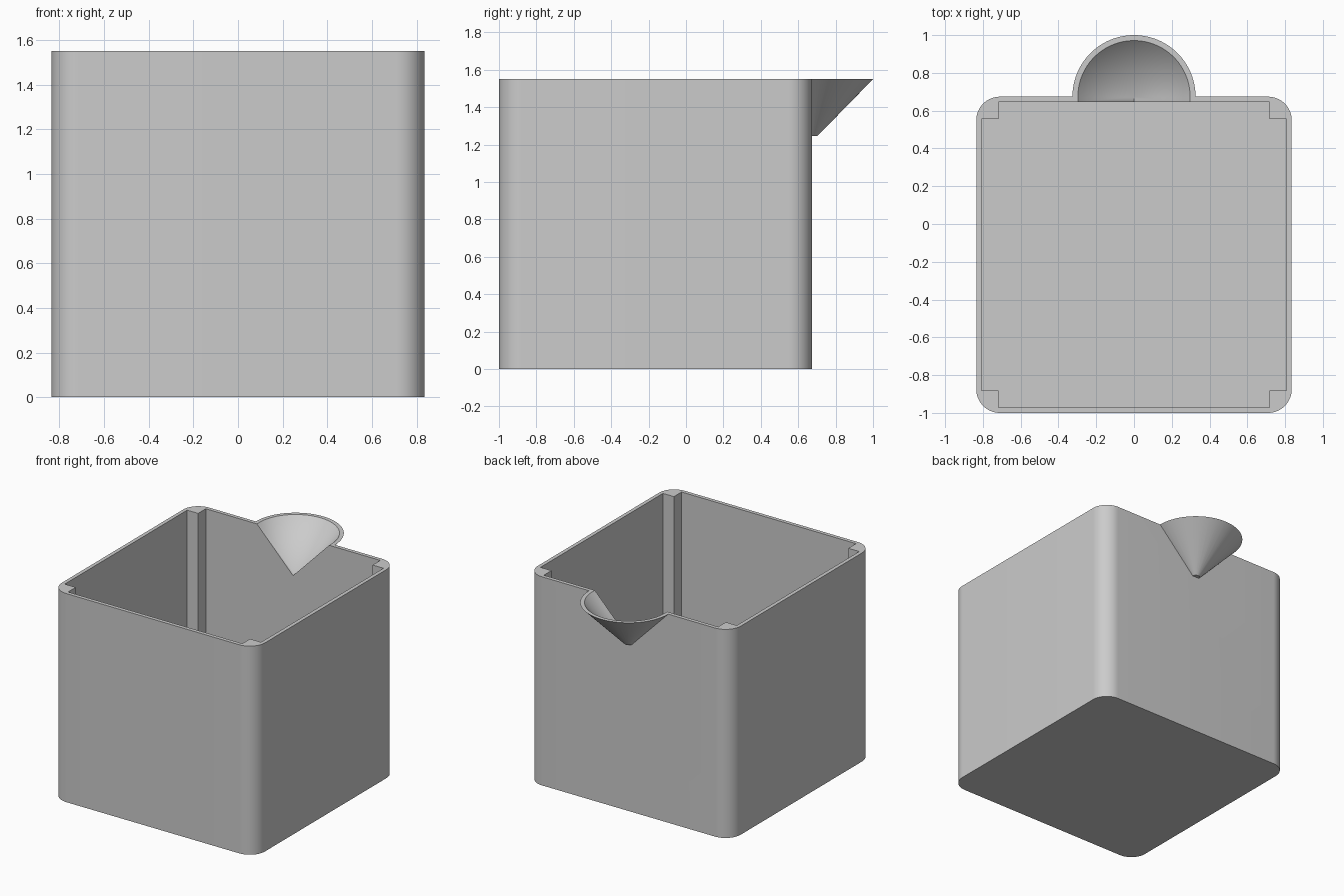
import bpy, bmesh, math

cube = bpy.data.objects.get("Cube")
if cube:
    bpy.data.objects.remove(cube, do_unlink=True)

W, FRONT, BACK, H = 0.835, -1.0, 0.674, 1.55   # outer half width, y range, height
WALL, POST, CORNER = 0.028, 0.09, 0.125
TIP_Z = 1.245                                  # bottom of the spout

grey = bpy.data.materials.new("plain grey")
grey.use_nodes = True
grey.diffuse_color = (0.6, 0.6, 0.6, 1)
grey.node_tree.nodes["Principled BSDF"].inputs["Base Color"].default_value = (0.6, 0.6, 0.6, 1)


def finish(name, bm):
    bmesh.ops.recalc_face_normals(bm, faces=bm.faces)
    mesh = bpy.data.meshes.new(name)
    bm.to_mesh(mesh)
    bm.free()
    mesh.materials.append(grey)
    obj = bpy.data.objects.new(name, mesh)
    bpy.context.collection.objects.link(obj)
    return obj


def prism(name, outline, z0, z1):
    bm = bmesh.new()
    base = bm.faces.new([bm.verts.new((x, y, z0)) for x, y in outline])
    top = bmesh.ops.extrude_face_region(bm, geom=[base])["geom"]
    for v in top:
        if isinstance(v, bmesh.types.BMVert):
            v.co.z = z1
    return finish(name, bm)


def half_cone(name, r_low, z_low, r_high, z_high, y_front):
    """Half cone behind the back wall, carried straight forward to y_front."""
    bm = bmesh.new()
    for r, z in ((r_low, z_low), (r_high, z_high)):
        n = 48 if r else 0
        for i in range(n + 1):
            a = math.pi * i / max(n, 1)
            bm.verts.new((r * math.cos(a), BACK + r * math.sin(a), z))
        for x in {-r, r}:
            bm.verts.new((x, y_front, z))
    bmesh.ops.convex_hull(bm, input=bm.verts)
    bmesh.ops.dissolve_limit(bm, angle_limit=0.002, verts=bm.verts, edges=bm.edges)
    return finish(name, bm)


def combine(target, tool, operation):
    mod = target.modifiers.new(tool.name, "BOOLEAN")
    mod.operation, mod.solver, mod.object = operation, "EXACT", tool
    bpy.context.view_layer.objects.active = target
    bpy.ops.object.modifier_apply(modifier=mod.name)
    bpy.data.objects.remove(tool, do_unlink=True)


# Signs of the four corners, counter-clockwise
CORNERS = [(1, 1), (-1, 1), (-1, -1), (1, -1)]
mid, depth = (FRONT + BACK) / 2, (BACK - FRONT) / 2

# Outer block with rounded corners
outline = []
for k, (sx, sy) in enumerate(CORNERS):
    for i in range(17):
        a = math.pi / 2 * (k + i / 16)
        outline.append((sx * (W - CORNER) + CORNER * math.cos(a),
                        mid + sy * (depth - CORNER) + CORNER * math.sin(a)))
container = prism("container", outline, 0, H)

# Pouring spout on the back wall
spout = half_cone("spout", 0.028, TIP_Z, 0.326, H, BACK - WALL / 2)
combine(container, spout, "UNION")

# Cavity that leaves a square post in each corner
iw, idp = W - WALL, depth - WALL
cavity_outline = []
for k, (sx, sy) in enumerate(CORNERS):
    steps = [(iw, idp - POST), (iw - POST, idp - POST), (iw - POST, idp)]
    if k % 2:
        steps.reverse()
    cavity_outline += [(sx * x, mid + sy * y) for x, y in steps]
cavity = prism("cavity", cavity_outline, WALL, H + 0.1)
combine(container, cavity, "DIFFERENCE")

# Hollow of the spout, cutting a V through the wall
slope = 0.297 / (H - TIP_Z)
hollow = half_cone("spout_hollow", 0, TIP_Z, 0.297 + 0.1 * slope, H + 0.1, BACK - 0.1)
combine(container, hollow, "DIFFERENCE")

# Smooth rounded surfaces, crisp edges
bpy.ops.object.select_all(action="DESELECT")
container.select_set(True)
bpy.context.view_layer.objects.active = container
bpy.ops.object.shade_smooth_by_angle(angle=math.radians(30))
